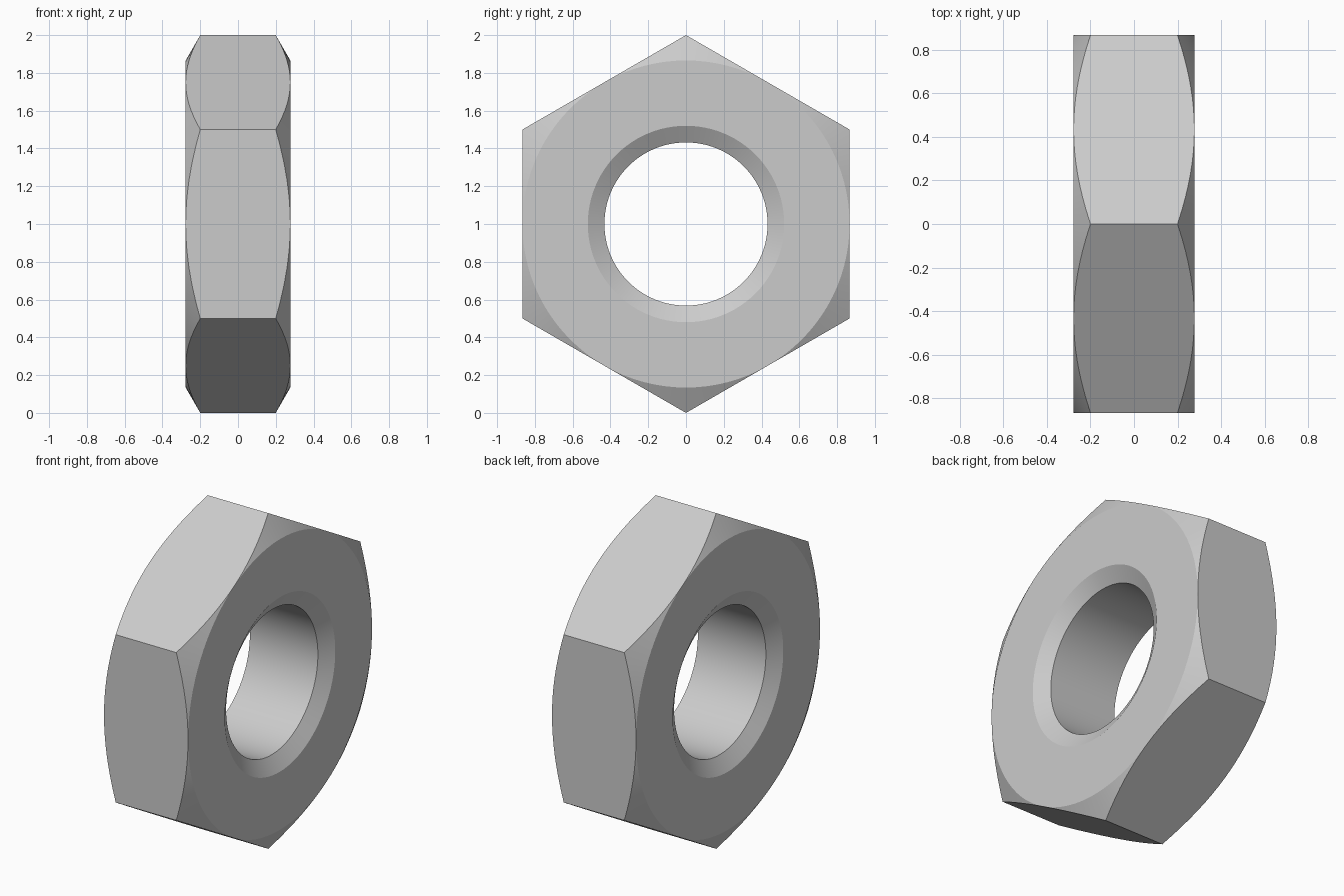
import bpy, bmesh, math

SEGMENTS = 96                  # divisible by six so the corners land on samples
HALF_WIDTH = 0.277
FLAT_RADIUS = math.sqrt(3) / 2  # distance from the axis to each flat side
BORE_RADIUS = 0.432
SINK_RADIUS = 0.52
SINK_DEPTH = 0.053
CHAMFER_SLOPE = math.tan(math.radians(30))

cube = bpy.data.objects.get("Cube")
if cube:
    bpy.data.objects.remove(cube, do_unlink=True)

steel = bpy.data.materials.new("grey steel")
steel.use_nodes = True
colour = (0.6, 0.6, 0.6, 1)
steel.diffuse_color = colour
steel.node_tree.nodes["Principled BSDF"].inputs["Base Color"].default_value = colour


def section(angle):
    """Closed (x, radius) outline of the nut at one angle from the top corner."""
    sector = math.pi / 3
    hex_radius = FLAT_RADIUS / math.cos(angle % sector - sector / 2)
    edge_x = HALF_WIDTH - (hex_radius - FLAT_RADIUS) * CHAMFER_SLOPE
    half = [(HALF_WIDTH - SINK_DEPTH, BORE_RADIUS), (HALF_WIDTH, SINK_RADIUS),
            (HALF_WIDTH, FLAT_RADIUS), (edge_x, hex_radius)]
    return half + [(-x, r) for x, r in reversed(half)]


# Hexagonal body with chamfered corners and countersunk bore
bm = bmesh.new()
rings = []
for i in range(SEGMENTS):
    a = math.tau * i / SEGMENTS
    rings.append([bm.verts.new((x, r * math.sin(a), 1 + r * math.cos(a)))
                  for x, r in section(a)])
for i, ring in enumerate(rings):
    following = rings[(i + 1) % SEGMENTS]
    for j in range(len(ring)):
        k = (j + 1) % len(ring)
        bm.faces.new((ring[j], ring[k], following[k], following[j]))

# The chamfer vanishes at the middle of each flat
bmesh.ops.remove_doubles(bm, verts=bm.verts, dist=0.00001)
bmesh.ops.recalc_face_normals(bm, faces=bm.faces)
mesh = bpy.data.meshes.new("hex_nut")
bm.to_mesh(mesh)
bm.free()
mesh.materials.append(steel)

nut = bpy.data.objects.new("hex_nut", mesh)
bpy.context.collection.objects.link(nut)
bpy.ops.object.select_all(action='DESELECT')
nut.select_set(True)
bpy.context.view_layer.objects.active = nut
bpy.ops.object.shade_smooth_by_angle(angle=math.radians(20))
